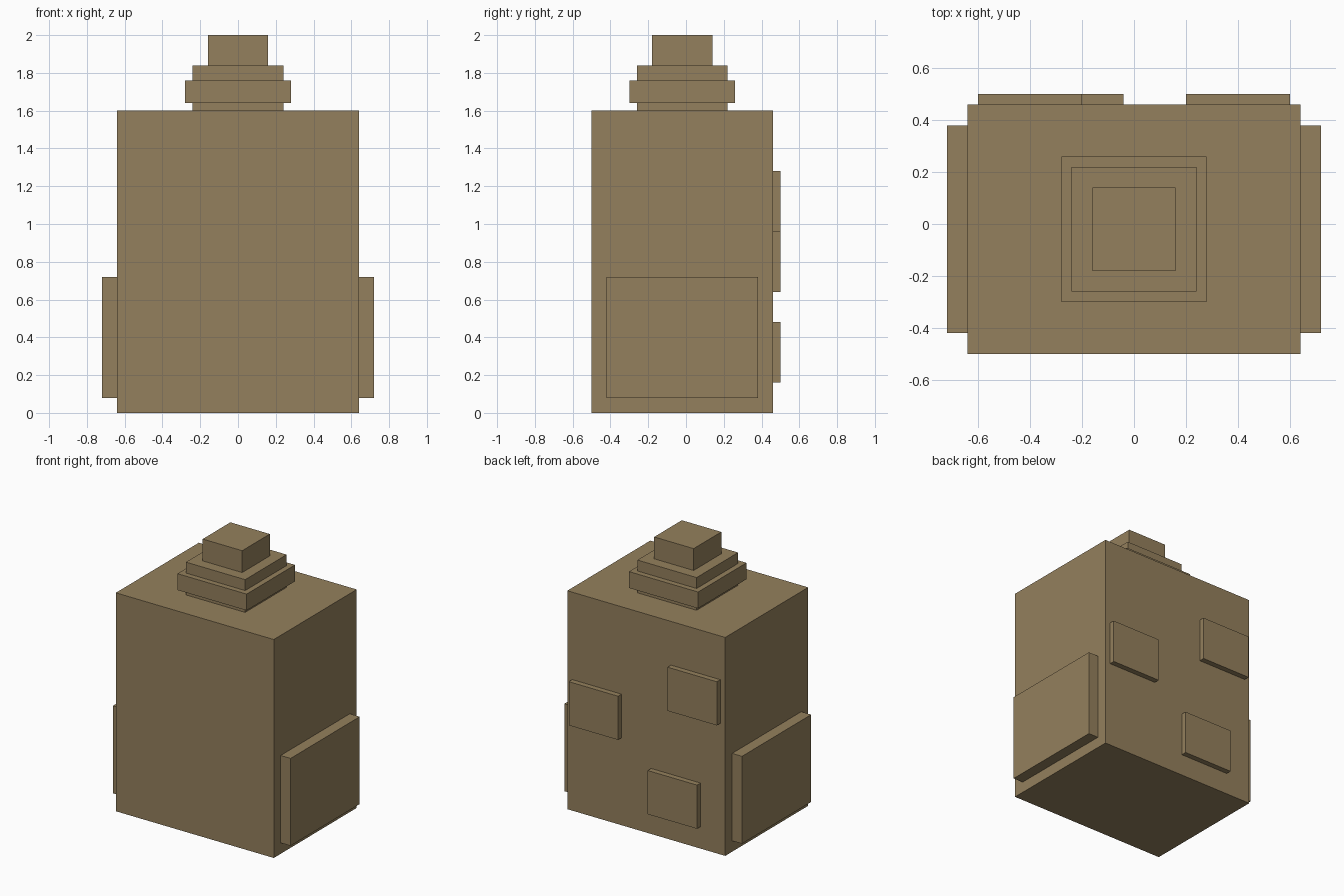
import bpy

cube = bpy.data.objects.get("Cube")
if cube:
    bpy.data.objects.remove(cube, do_unlink=True)

# Single flat colour
tan = bpy.data.materials.new("tan_brown")
tan.use_nodes = True
COLOUR = (0.296, 0.216, 0.109, 1.0)
tan.diffuse_color = COLOUR
bsdf = tan.node_tree.nodes["Principled BSDF"]
bsdf.inputs["Base Color"].default_value = COLOUR
bsdf.inputs["Roughness"].default_value = 0.9


def box(name, x, y, z):
    """Box spanning the given (min, max) ranges."""
    bpy.ops.mesh.primitive_cube_add(size=1)
    ob = bpy.context.object
    ob.name = ob.data.name = name
    ranges = (x, y, z)
    for v in ob.data.vertices:
        v.co = [lo if c < 0 else hi for c, (lo, hi) in zip(v.co, ranges)]
    ob.data.materials.append(tan)
    return ob


# Main body
box("body", (-0.64, 0.64), (-0.50, 0.46), (0, 1.60))

# Stepped neck, collar and cap, all centred on y = -0.02
for name, half, z in (("neck", 0.24, (1.60, 1.84)),
                      ("collar", 0.28, (1.64, 1.76)),
                      ("cap", 0.16, (1.84, 2.00))):
    box(name, (-half, half), (-0.02 - half, -0.02 + half), z)

# Side panels
for name, x in (("left_panel", (0.64, 0.72)), ("right_panel", (-0.72, -0.64))):
    box(name, x, (-0.42, 0.38), (0.08, 0.72))

# Raised patches on the back
for name, x, z in (("back_patch_left", 0.20, 0.64),
                   ("back_patch_upper_right", -0.60, 0.96),
                   ("back_patch_lower", -0.44, 0.16)):
    box(name, (x, x + 0.40), (0.46, 0.50), (z, z + 0.32))
